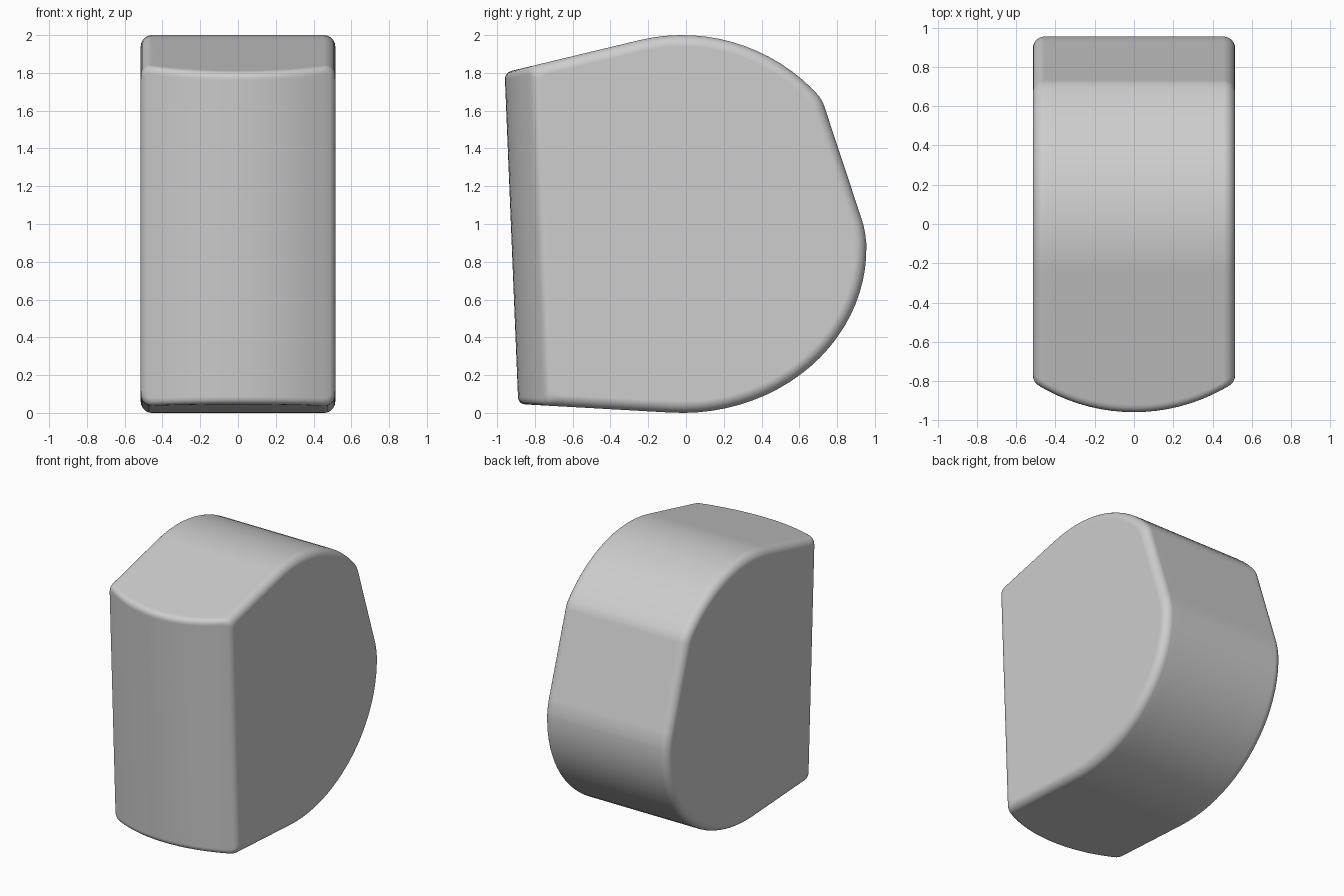
import bpy, bmesh, math
from mathutils import Vector

cube = bpy.data.objects.get("Cube")
if cube:
    bpy.data.objects.remove(cube, do_unlink=True)

HALF_W = 0.515      # half width of the body
RIM = 0.06          # rounding of the side rims
FRONT_R = 0.93      # radius of the bulging front
CORNER = 0.04       # softening of the front top and bottom edges


def oval(cy, cz, a, b, start, end, steps):
    angles = [math.radians(start + (end - start) * i / steps) for i in range(steps + 1)]
    return [Vector((cy + a * math.cos(t), cz + b * math.sin(t))) for t in angles]


def soften(before, corner, after, cut, steps=5):
    """Rounded replacement for a corner point."""
    p = corner + (before - corner).normalized() * cut
    q = corner + (after - corner).normalized() * cut
    return [p * (1 - t) ** 2 + corner * 2 * t * (1 - t) + q * t * t
            for t in (i / steps for i in range(steps + 1))]


# Side outline in (y, z), clockwise from the front top corner
crown = oval(-0.02, 1.025, 0.975, 0.975, 103.5, 45, 14)
belly = oval(-0.02, 0.87, 0.975, 0.87, 2, -93.6, 22)
upper_back, lower_back = Vector((0.72, 1.66)), Vector((0.945, 0.98))
outline = ([Vector((-0.96, 1.802))] + crown
           + soften(crown[-1], upper_back, lower_back, 0.04)
           + soften(upper_back, lower_back, belly[0], 0.05)
           + belly + [Vector((-0.888, 0.047))])


def section(inset, front_shift):
    """Outline moved inwards, its front edge moved back by front_shift."""
    n = len(outline)
    lines = []
    for i, p in enumerate(outline):
        edge = (outline[(i + 1) % n] - p).normalized()
        inward = Vector((edge.y, -edge.x))
        lines.append((inward, inward.dot(p) + (front_shift if i == n - 1 else inset)))
    points = []
    for i in range(n):
        (m, c), (k, e) = lines[i - 1], lines[i]
        det = m.x * k.y - m.y * k.x
        points.append(Vector(((c * k.y - e * m.y) / det, (e * m.x - c * k.x) / det)))
    top, bottom = points[0], points[-1]
    return (soften(bottom, top, points[1], CORNER) + points[1:-1]
            + soften(points[-2], bottom, top, CORNER))


def bulge(x):
    return FRONT_R - math.sqrt(FRONT_R ** 2 - x * x)


# Stations across the width: flat middle, then the rounded rim
stations = [(x, 0.0, bulge(x)) for x in
            ((HALF_W - RIM) * i / 8 for i in range(8))]
meet = math.asin((HALF_W - RIM) / (FRONT_R - RIM))
meet_x = HALF_W - RIM + RIM * math.sin(meet)
for i in range(10):
    t = math.radians(i * 10)
    x = HALF_W - RIM + RIM * math.sin(t)
    shift = bulge(x) if t < meet else bulge(meet_x) + RIM * (math.cos(meet) - math.cos(t))
    stations.append((x, RIM * (1 - math.cos(t)), shift))
stations = [(-x, d, s) for x, d, s in reversed(stations[1:])] + stations

# Skin the sections and close both sides
bm = bmesh.new()
rings = [[bm.verts.new((x, p.x, p.y)) for p in section(d, s)] for x, d, s in stations]
for a, b in zip(rings, rings[1:]):
    for i in range(len(a)):
        j = (i + 1) % len(a)
        bm.faces.new((a[i], a[j], b[j], b[i]))
bm.faces.new(rings[0])
bm.faces.new(rings[-1])
bmesh.ops.recalc_face_normals(bm, faces=bm.faces)
mesh = bpy.data.meshes.new("rounded_body")
bm.to_mesh(mesh)
bm.free()
body = bpy.data.objects.new("rounded_body", mesh)
bpy.context.collection.objects.link(body)

# Plain grey
grey = bpy.data.materials.new("light grey")
grey.use_nodes = True
colour = (0.61, 0.61, 0.61, 1)
grey.diffuse_color = colour
grey.node_tree.nodes["Principled BSDF"].inputs["Base Color"].default_value = colour
mesh.materials.append(grey)

# Smooth shading that keeps the large faces flat
bpy.context.view_layer.objects.active = body
body.select_set(True)
bpy.ops.object.shade_smooth_by_angle(angle=math.radians(35))
weighted = body.modifiers.new("flat_faces", "WEIGHTED_NORMAL")
weighted.keep_sharp = True
